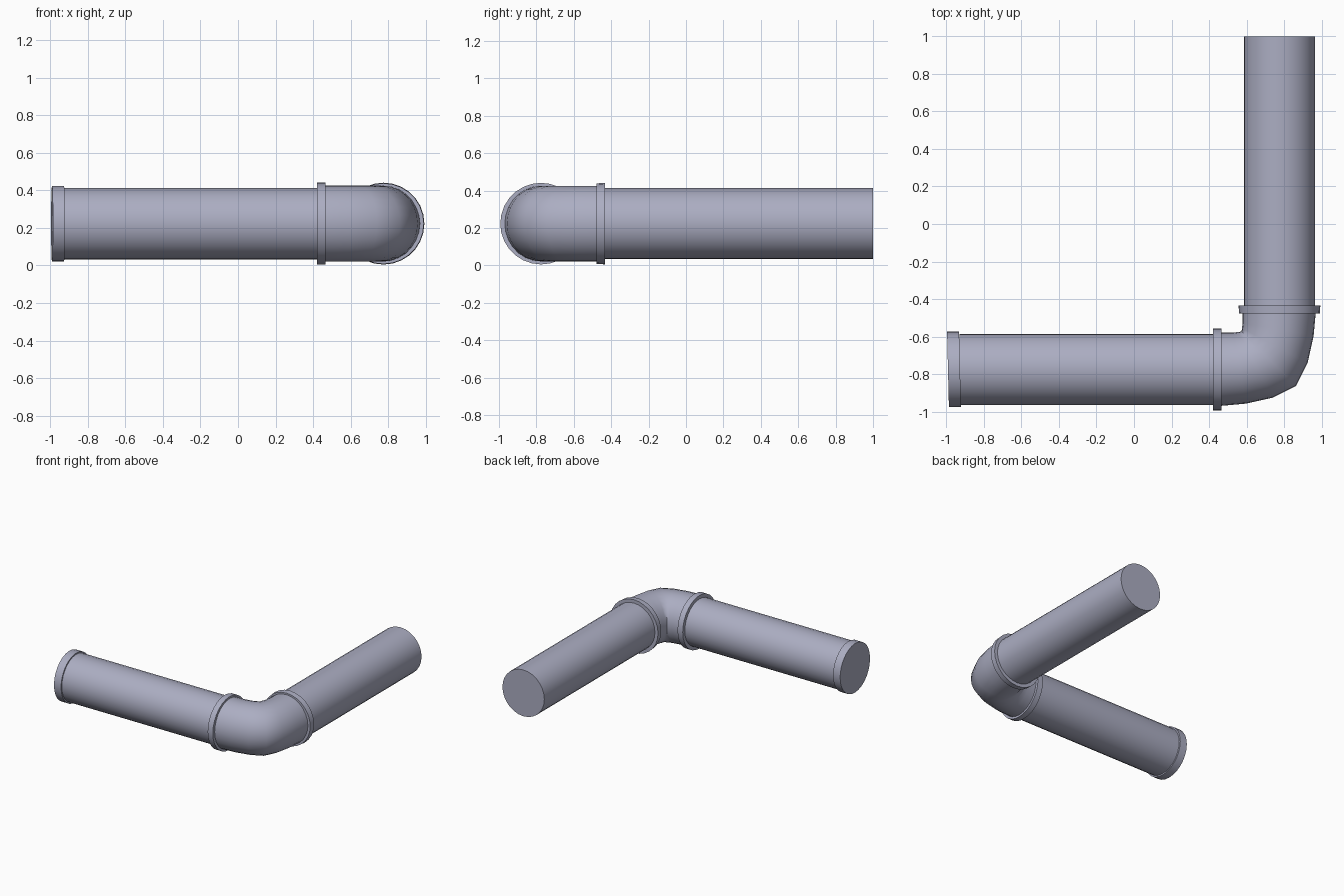
import bpy, bmesh
from math import sin, cos, pi, radians
from mathutils import Vector

if "Cube" in bpy.data.objects:
    bpy.data.objects.remove(bpy.data.objects["Cube"])

SIDES = 28
Z = 0.223      # height of the pipe centre line
AXIS = 0.775   # distance of both pipe axes from the centre

# Blue-grey finish shared by every part
finish = bpy.data.materials.new("blue_grey")
finish.diffuse_color = (0.41, 0.42, 0.54, 1)
finish.use_nodes = True
finish.node_tree.nodes["Principled BSDF"].inputs["Base Color"].default_value = finish.diffuse_color


def loft(name, rings, cap_start=False, cap_end=False):
    """Skin round rings given as (x, y, heading in degrees, in-plane radius, vertical radius)."""
    bm = bmesh.new()
    loops = []
    for x, y, heading, rw, rz in rings:
        a = radians(heading)
        side = Vector((-sin(a), cos(a), 0))
        loops.append([bm.verts.new(Vector((x, y, Z)) + side * rw * cos(t) + Vector((0, 0, rz * sin(t))))
                      for t in (2 * pi * i / SIDES for i in range(SIDES))])
    for p, q in zip(loops, loops[1:]):
        for i in range(SIDES):
            j = (i + 1) % SIDES
            bm.faces.new((p[i], p[j], q[j], q[i]))
    if cap_start:
        bm.faces.new(loops[0])
    if cap_end:
        bm.faces.new(loops[-1])
    bmesh.ops.recalc_face_normals(bm, faces=bm.faces)
    mesh = bpy.data.meshes.new(name)
    bm.to_mesh(mesh)
    bm.free()
    mesh.materials.append(finish)
    obj = bpy.data.objects.new(name, mesh)
    bpy.context.collection.objects.link(obj)
    bpy.ops.object.select_all(action='DESELECT')
    obj.select_set(True)
    bpy.context.view_layer.objects.active = obj
    bpy.ops.object.shade_smooth_by_angle(angle=radians(60))
    return obj


def along_x(profile, tilt=0):
    return [(x, -AXIS, tilt, r, r) for x, r in profile]


def along_y(profile):
    return [(AXIS, y, 90, r, r) for y, r in profile]


# Straight pipes
loft("left_pipe", along_x([(-0.93, 0.190), (0.43, 0.190)]))
loft("back_pipe", along_y([(-0.44, 0.190), (1.0, 0.190)]), cap_end=True)

# End cap, set very slightly askew
loft("end_cap", along_x([(-0.991, 0.201), (-0.927, 0.201), (-0.927, 0.187)], tilt=1.4), cap_start=True)

# Elbow: half of the bend, mirrored across the diagonal
half = [(0.44, -AXIS, 0, 0.196, 0.202), (0.562, -0.768, 10, 0.192, 0.202), (0.648, -0.750, 28, 0.198, 0.202)]
middle = [(0.718, -0.718, 45, 0.205, 0.202)]
other = [(-y, -x, 90 - h, rw, rz) for x, y, h, rw, rz in reversed(half)]
loft("elbow", half + middle + other)

# Collars
loft("left_collar", along_x([(0.42, 0.188), (0.42, 0.218), (0.467, 0.218), (0.467, 0.194)]))
loft("back_collar", along_y([(-0.433, 0.188), (-0.433, 0.218), (-0.478, 0.215), (-0.478, 0.194)]))
